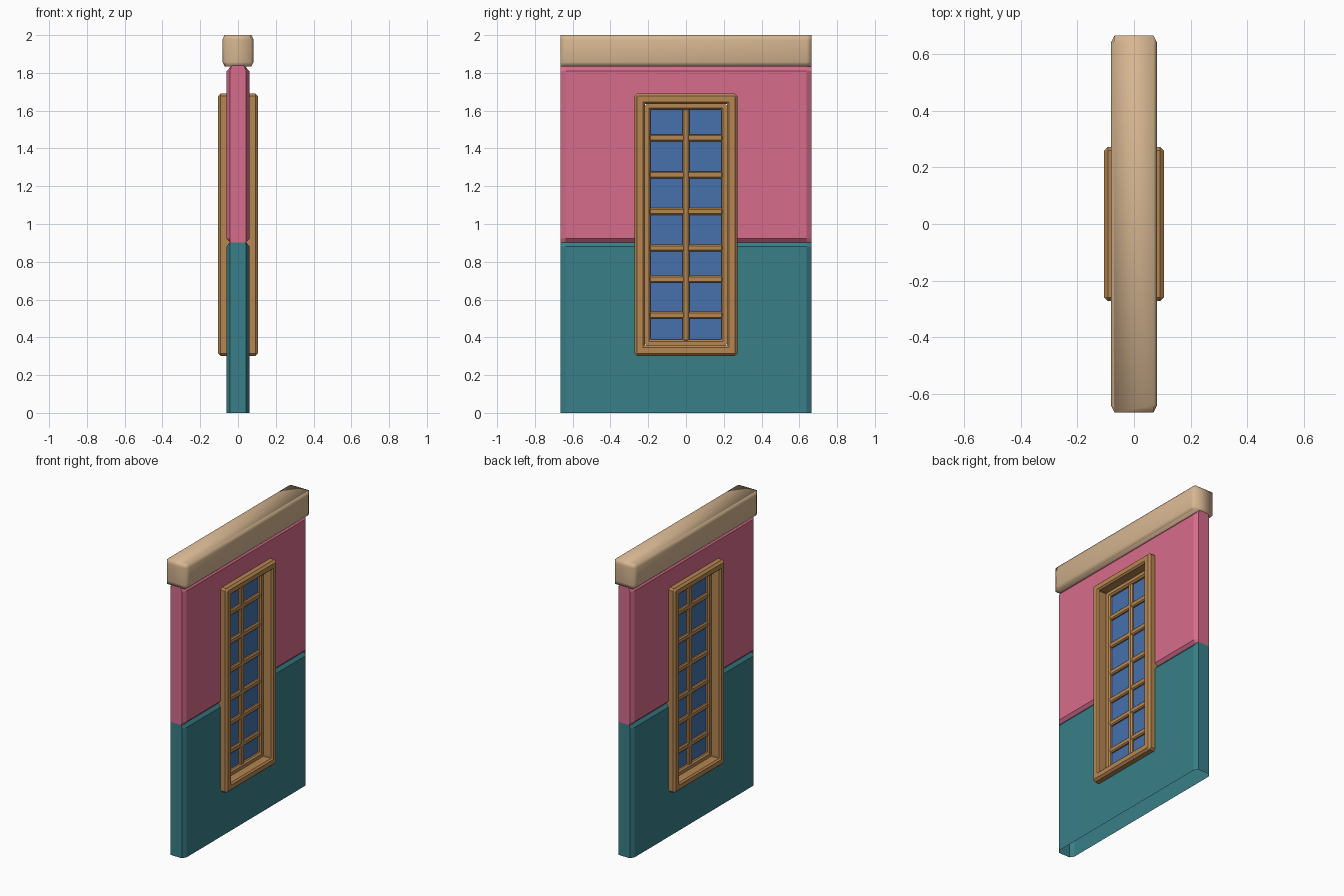
import bpy, bmesh

if "Cube" in bpy.data.objects:
    bpy.data.objects.remove(bpy.data.objects["Cube"])


def material(name, rgb):
    m = bpy.data.materials.new(name)
    lin = [((c / 255 + 0.055) / 1.055) ** 2.4 for c in rgb]
    m.diffuse_color = (*lin, 1)
    m.use_nodes = True
    m.node_tree.nodes["Principled BSDF"].inputs["Base Color"].default_value = m.diffuse_color
    return m


TEAL = material("teal plaster", (57, 126, 135))
PINK = material("pink plaster", (215, 108, 140))
TAN = material("tan trim", (214, 182, 145))
WOOD = material("brown wood", (182, 134, 81))
BLUE = material("blue glass", (70, 113, 172))


def finish(bm, name, mat, normals=True):
    if normals:
        bmesh.ops.recalc_face_normals(bm, faces=bm.faces)
    me = bpy.data.meshes.new(name)
    bm.to_mesh(me)
    bm.free()
    ob = bpy.data.objects.new(name, me)
    bpy.context.collection.objects.link(ob)
    me.materials.append(mat)
    return ob


def slab(name, levels, end_x, mat, hy=0.665, cut=0.026):
    """Long slab lofted through (z, half thickness) levels, vertical corners cut."""
    bm = bmesh.new()
    rings = []
    for z, hx in levels:
        ex = min(end_x, hx - 0.001)
        quarter = [(hx, hy - cut), (ex, hy)]
        pts = quarter + [(-x, y) for x, y in reversed(quarter)]
        pts += [(-x, -y) for x, y in pts]
        rings.append([bm.verts.new((x, y, z)) for x, y in pts])
    for a, b in zip(rings, rings[1:]):
        for i in range(8):
            j = (i + 1) % 8
            bm.faces.new((a[i], a[j], b[j], b[i]))
    bm.faces.new(rings[0])
    bm.faces.new(rings[-1])
    return finish(bm, name, mat)


def box(name, x, y, z, mat, bevel=0.0):
    bm = bmesh.new()
    bmesh.ops.create_cube(bm, size=1)
    for v in bm.verts:
        for k, (lo, hi) in enumerate((x, y, z)):
            v.co[k] = lo if v.co[k] < 0 else hi
    if bevel:
        bmesh.ops.bevel(bm, geom=bm.edges[:], offset=bevel, segments=1,
                        affect='EDGES', profile=0.5)
    return finish(bm, name, mat)


def ring(name, profile, hy, z0, z1, mat):
    """Rectangular ring; profile is (inset, x) for the +x half, mirrored to -x."""
    full = profile + [(d, -x) for d, x in reversed(profile)]
    bm = bmesh.new()
    loops = []
    for d, x in full:
        c = 0.012 if d == 0 else 0.003
        y, lo, hi = hy - d, z0 + d, z1 - d
        pts = [(y, lo + c), (y, hi - c), (y - c, hi), (c - y, hi),
               (-y, hi - c), (-y, lo + c), (c - y, lo), (y - c, lo)]
        loops.append([bm.verts.new((x, p, q)) for p, q in pts])
    for k, a in enumerate(loops):
        b = loops[(k + 1) % len(loops)]
        for i in range(8):
            j = (i + 1) % 8
            bm.faces.new((a[i], a[j], b[j], b[i]))
    return finish(bm, name, mat)


# Wall in two bands and the rounded cap rail
lower = slab("lower_wall", [(0, 0.06), (0.882, 0.06), (0.903, 0.043)], 0.043, TEAL)
upper = slab("upper_wall", [(0.903, 0.043), (0.922, 0.06), (1.81, 0.06), (1.838, 0.034)],
             0.043, PINK)
cap = slab("cap_rail", [(1.835, 0.071), (1.858, 0.082), (1.975, 0.082), (2.0, 0.072)],
           0.069, TAN)
cap.data.shade_smooth()

# Window opening through both bands; the base is left open
cutter = box("opening_cutter", (-0.3, 0.3), (-0.245, 0.245), (0.325, 1.665), WOOD)
for wall in (lower, upper):
    mod = wall.modifiers.new("opening", 'BOOLEAN')
    mod.operation = 'DIFFERENCE'
    mod.object = cutter
    mod.solver = 'EXACT'
    bpy.context.view_layer.objects.active = wall
    bpy.ops.object.modifier_apply(modifier=mod.name)
bpy.data.objects.remove(cutter)
bm = bmesh.new()
bm.from_mesh(lower.data)
base = [f for f in bm.faces if all(abs(v.co.z) < 1e-4 for v in f.verts)]
bmesh.ops.delete(bm, geom=base, context='FACES')
bm.to_mesh(lower.data)
bm.free()
for wall in (lower, upper):
    while len(wall.data.materials) > 1:
        wall.data.materials.pop()

# Outer window frame and inner sash
ring("window_frame", [(0, 0.092), (0.013, 0.106), (0.044, 0.106), (0.054, 0.096)],
     0.272, 0.302, 1.69, WOOD)
ring("window_sash", [(0, 0.04), (0.022, 0.04), (0.032, 0.03)],
     0.219, 0.356, 1.637, WOOD)

# Glass pane
box("glass_pane", (-0.018, 0.018), (-0.195, 0.195), (0.38, 1.61), BLUE)

# Glazing bars
box("upright_bar", (-0.036, 0.036), (-0.0185, 0.0185), (0.38, 1.61), WOOD, 0.007)
for i, z in enumerate((0.517, 0.708, 0.873, 1.066, 1.26, 1.456)):
    box(f"cross_bar_{i + 1}", (-0.034, 0.034), (-0.195, 0.195),
        (z - 0.0185, z + 0.0185), WOOD, 0.007)
